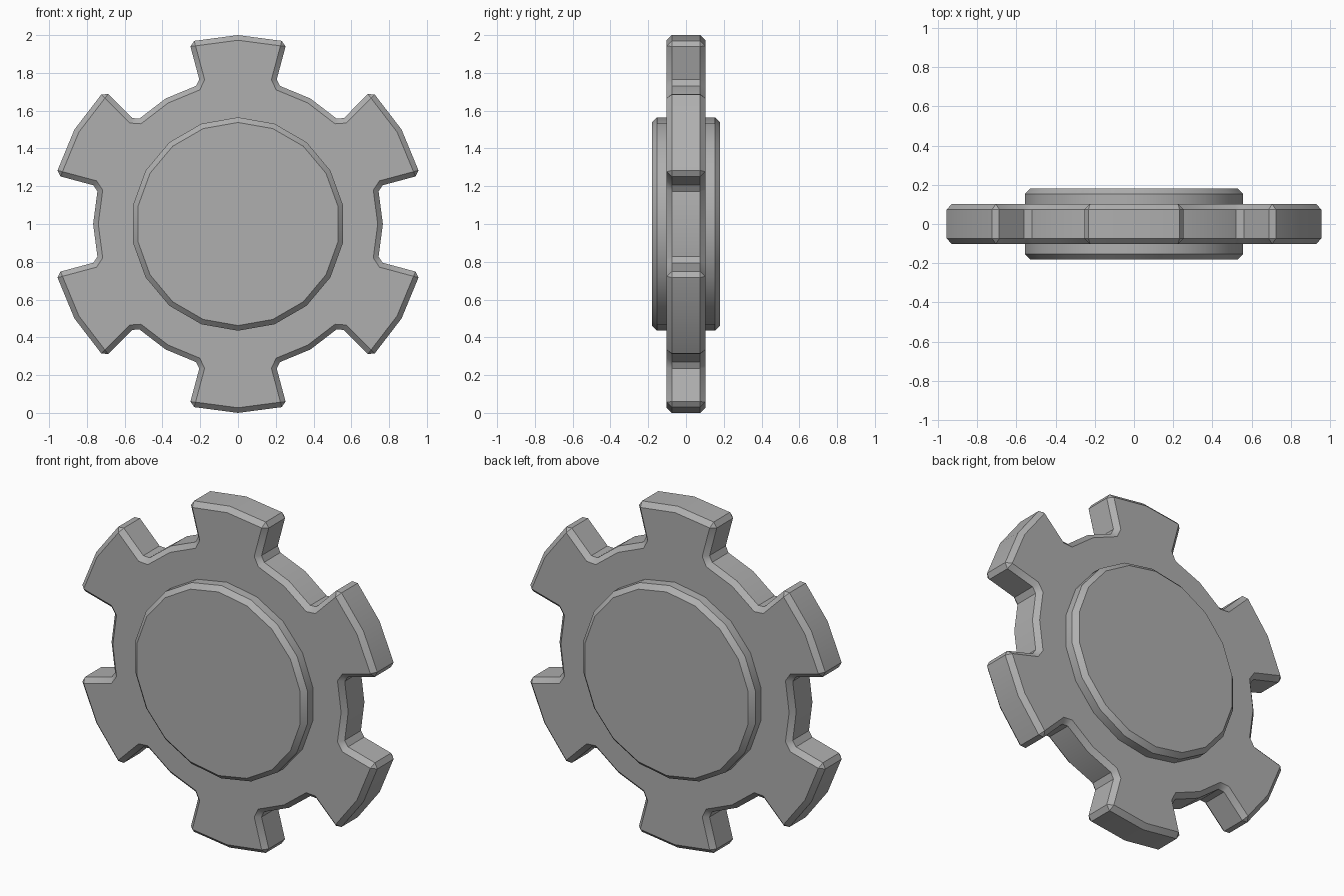
import bpy, bmesh
from math import sin, cos, radians
from mathutils import Vector

if "Cube" in bpy.data.objects:
    bpy.data.objects.remove(bpy.data.objects["Cube"])

CHAMFER = 0.027
steel = bpy.data.materials.new("dark_grey")
steel.diffuse_color = (0.43, 0.43, 0.43, 1)
steel.use_nodes = True
steel.node_tree.nodes["Principled BSDF"].inputs["Base Color"].default_value = steel.diffuse_color


def polar(deg, r):
    a = radians(deg)
    return Vector((r * sin(a), 1 + r * cos(a)))


def prism(name, outline, corners, half_depth):
    """Extrude an x-z outline along y; chamfer both rims and the listed depth-wise corners."""
    bm = bmesh.new()
    n = len(outline)
    front = [bm.verts.new((p.x, -half_depth, p.y)) for p in outline]
    back = [bm.verts.new((p.x, half_depth, p.y)) for p in outline]
    bm.faces.new(front)
    bm.faces.new(back[::-1])
    for i in range(n):
        j = (i + 1) % n
        bm.faces.new((front[j], front[i], back[i], back[j]))
    bmesh.ops.recalc_face_normals(bm, faces=bm.faces)
    edges = [bm.edges.get((front[i], back[i])) for i in corners]
    for ring in (front, back):
        edges += [bm.edges.get((ring[i - 1], ring[i])) for i in range(n)]
    bmesh.ops.bevel(bm, geom=edges, offset=CHAMFER, offset_type="OFFSET",
                    segments=1, profile=0.5, affect="EDGES")
    mesh = bpy.data.meshes.new(name)
    bm.to_mesh(mesh)
    bm.free()
    mesh.materials.append(steel)
    obj = bpy.data.objects.new(name, mesh)
    bpy.context.collection.objects.link(obj)
    bpy.ops.object.select_all(action="DESELECT")
    obj.select_set(True)
    bpy.context.view_layer.objects.active = obj
    bpy.ops.object.shade_smooth_by_angle(angle=radians(30))
    return obj


# Six-toothed plate: radial tooth walls, root corners cut off, tip corners chamfered
OUTER, ROOT, CUT = 1.0, 0.767, 0.026
outline, tips = [], []
for k in range(6):
    c = 60 * k
    left, right = polar(c - 15, ROOT), polar(c + 15, ROOT)
    before, after = polar(c - 30, ROOT), polar(c + 30, ROOT)
    tips += [len(outline) + 2, len(outline) + 4]
    outline += [left + (before - left).normalized() * CUT, polar(c - 15, ROOT + CUT),
                polar(c - 15, OUTER), polar(c, OUTER), polar(c + 15, OUTER),
                polar(c + 15, ROOT + CUT), right + (after - right).normalized() * CUT, after]
prism("gear_plate", outline, tips, 0.102)

# Raised hub disc showing on both faces
prism("hub", [polar(20 * i, 0.565) for i in range(18)], [], 0.18)
